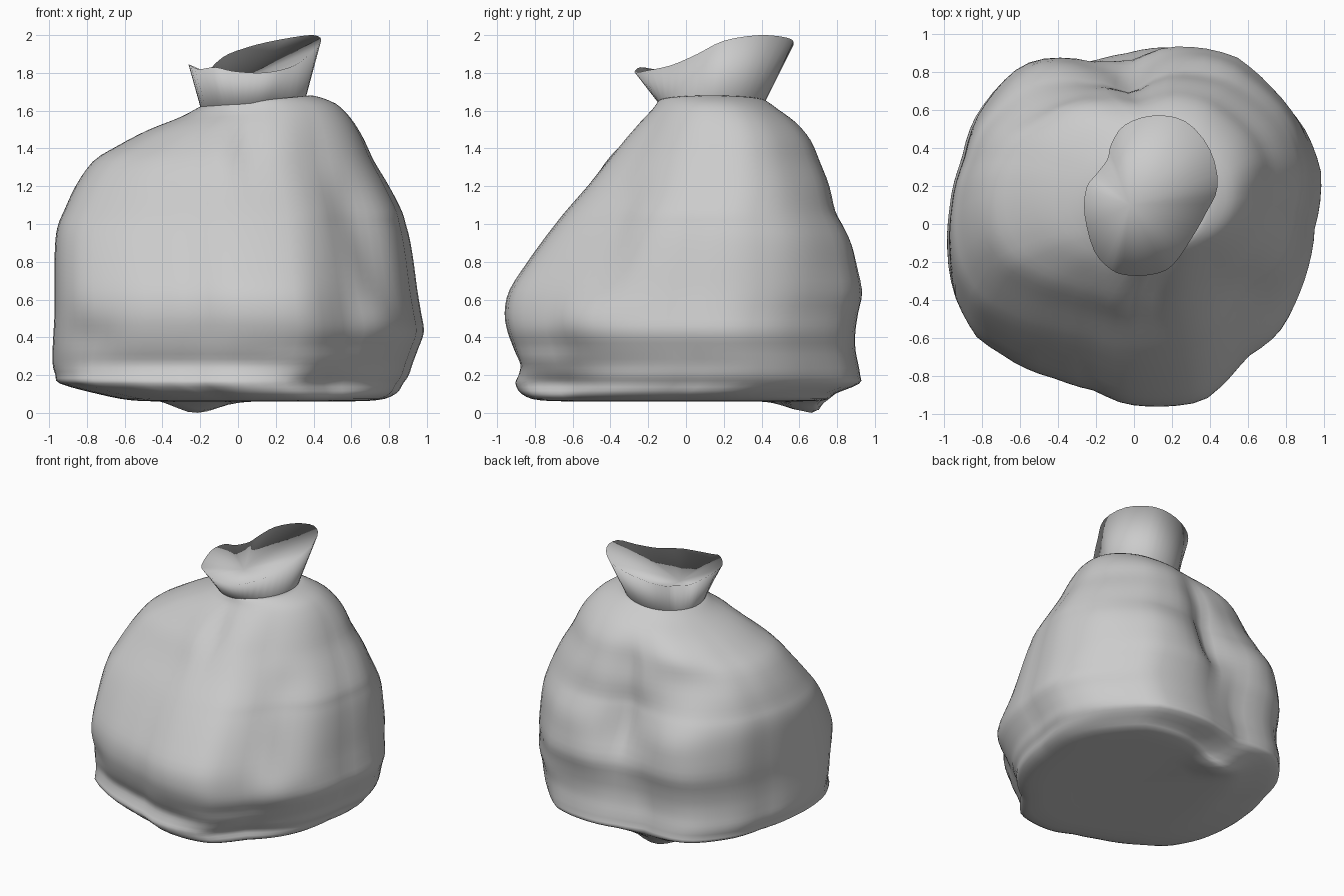
import bpy, math
from mathutils import Vector

if "Cube" in bpy.data.objects:
    bpy.data.objects.remove(bpy.data.objects["Cube"])

SEG = 80


def catmull(a, b, c, d, t):
    return [0.5 * (2 * q + (r - p) * t + (2 * p - 5 * q + 4 * r - s) * t * t
                   + (3 * q - p - 3 * r + s) * t ** 3) for p, q, r, s in zip(a, b, c, d)]


def make_object(name, rows, caps, angle):
    """Loft closed rows of points; caps = (row index, apex, flip) fans."""
    n = len(rows[0])
    verts = [p for row in rows for p in row]
    faces = [(r * n + i, r * n + (i + 1) % n, (r + 1) * n + (i + 1) % n, (r + 1) * n + i)
             for r in range(len(rows) - 1) for i in range(n)]
    for row, apex, flip in caps:
        verts.append(apex)
        for i in range(n):
            tri = (row * n + i, row * n + (i + 1) % n, len(verts) - 1)
            faces.append(tri[::-1] if flip else tri)
    mesh = bpy.data.meshes.new(name)
    mesh.from_pydata([tuple(v) for v in verts], [], faces)
    mesh.update()
    obj = bpy.data.objects.new(name, mesh)
    bpy.context.collection.objects.link(obj)
    bpy.ops.object.select_all(action='DESELECT')
    obj.select_set(True)
    bpy.context.view_layer.objects.active = obj
    bpy.ops.object.shade_smooth_by_angle(angle=math.radians(angle))
    return obj


# Plan outline of the bag at its widest
OUTLINE = [(.98, .32), (.95, 0), (.92, -.2), (.85, -.4), (.77, -.53), (.58, -.71), (.36, -.94),
           (-.05, -.95), (-.2, -.88), (-.4, -.82), (-.72, -.68), (-.82, -.62), (-.94, -.4),
           (-.98, -.15), (-.97, .05), (-.9, .35), (-.83, .58), (-.63, .83), (-.51, .89),
           (-.2, .88), (.0, .93), (.15, .96), (.4, .95), (.55, .91), (.75, .73), (.9, .54)]
polar = sorted((math.atan2(y, x) % math.tau, math.hypot(x / .98, y / .955)) for x, y in OUTLINE)
polar = [(polar[-1][0] - math.tau, polar[-1][1])] + polar + [(polar[0][0] + math.tau, polar[0][1])]


def outline_radius(a):
    for (a0, r0), (a1, r1) in zip(polar, polar[1:]):
        if a0 <= a <= a1:
            return r0 + (r1 - r0) * (a - a0) / (a1 - a0)
    return 1


# Body rings: height, left, right, front, back, roundness
RINGS = [(.062, -.30, .42, -.45, .45, .6), (.065, -.55, .72, -.76, .72, .2),
         (.10, -.74, .83, -.87, .78, 0), (.155, -.94, .87, -.90, .91, 0),
         (.20, -.965, .90, -.88, .915, 0), (.26, -.98, .92, -.86, .905, 0),
         (.34, -.98, .95, -.90, .89, 0), (.43, -.975, .98, -.935, .89, 0),
         (.53, -.97, .965, -.95, .905, 0), (.65, -.97, .945, -.925, .925, 0),
         (.80, -.97, .925, -.83, .88, .02), (.92, -.965, .905, -.745, .84, .05),
         (1.0, -.95, .885, -.685, .81, .1), (1.07, -.92, .865, -.63, .785, .15),
         (1.2, -.86, .80, -.52, .765, .2), (1.33, -.77, .725, -.42, .72, .3),
         (1.44, -.63, .665, -.33, .67, .4), (1.53, -.48, .60, -.25, .59, .6),
         (1.60, -.30, .52, -.18, .49, .8), (1.645, -.21, .41, -.15, .43, 1),
         (1.65, -.19, .36, -.14, .41, 1)]

# Soft dents (negative) and bulges (positive): centre, radii, amount
FOLDS = [((-.02, .83, .9), (.13, .3, .3), -.10), ((.03, .68, 1.3), (.12, .3, .2), -.05),
         ((-.5, .62, 1.25), (.25, .3, .16), -.07), ((-.4, .8, .87), (.22, .3, .17), .045),
         ((.38, .8, .9), (.2, .3, .17), .035),
         ((.72, -.45, .85), (.16, .2, .3), -.05), ((.62, -.35, 1.1), (.15, .2, .2), -.04),
         ((.05, -.3, 1.42), (.06, .3, .2), -.035), ((-.12, -.3, 1.4), (.07, .3, .15), .02),
         ((.5, -.75, .14), (.35, .35, .07), -.05), ((.5, -.8, .27), (.35, .35, .06), .03),
         ((.72, -.5, .5), (.12, .2, .12), .03),
         ((.75, .65, .95), (.25, .25, .25), .04), ((-.8, -.6, .4), (.15, .2, .12), -.03)]

rings = []
for k in range(len(RINGS) - 1):
    p = [RINGS[min(max(k + j, 0), len(RINGS) - 1)] for j in (-1, 0, 1, 2)]
    rings += [catmull(*p, t / 3) for t in range(3)]
rings.append(RINGS[-1])

rows = []
for z, xl, xr, yf, yb, rnd in rings:
    row = []
    for i in range(SEG):
        a = math.tau * i / SEG
        r = outline_radius(a) * (1 - rnd) + rnd
        x = (xl + xr) / 2 + (xr - xl) / 2 * r * math.cos(a)
        y = (yf + yb) / 2 + (yb - yf) / 2 * r * math.sin(a)
        tilt = min(max((z - 1.35) / .3, 0), 1)
        out = Vector((math.cos(a), math.sin(a), 0))
        v = Vector((x, y, z + tilt * .10 * (x - .08)))
        for c, s, amt in FOLDS:
            d = sum(((p - q) / w) ** 2 for p, q, w in zip((x, y, z), c, s))
            v += out * amt * math.exp(-d)
        # Lump of slack plastic under the back
        if z < .16:
            d = ((x + .22) / .16) ** 2 + ((y - .66) / .14) ** 2
            v.z -= .065 * math.exp(-d)
        row.append(v)
    rows.append(row)
make_object("bag_body", rows, [(0, (.05, 0, .07), True)], 60)

# Gathered neck: flared wavy rim above the tie, filled by a shallow dished fan
RIM = [(-.26, .05, 1.845), (-.25, .19, 1.84), (-.20, .26, 1.82), (-.14, .34, 1.83),
       (-.12, .42, 1.85), (-.05, .52, 1.9), (.1, .57, 1.95), (.27, .54, 1.985), (.40, .39, 2.0),
       (.44, .2, 1.97), (.38, .06, 1.90), (.30, -.08, 1.84), (.2, -.22, 1.81),
       (.1, -.265, 1.80), (-.03, -.27, 1.81), (-.12, -.24, 1.83), (-.21, -.14, 1.82)][::-1]
n = len(RIM)
rim = [Vector(catmull(*[RIM[(k + j) % n] for j in (-1, 0, 1, 2)], t / 3))
       for k in range(n) for t in range(3)]
base = []
for v in rim:
    a = math.atan2(v.y - .15, v.x - .09)
    x = .08 + .278 * math.cos(a)
    base.append(Vector((x, .135 + .28 * math.sin(a), 1.64 + .09 * (x - .08))))
make_object("bag_neck", [base, rim], [(1, (-.02, .1, 1.74), False)], 180)
